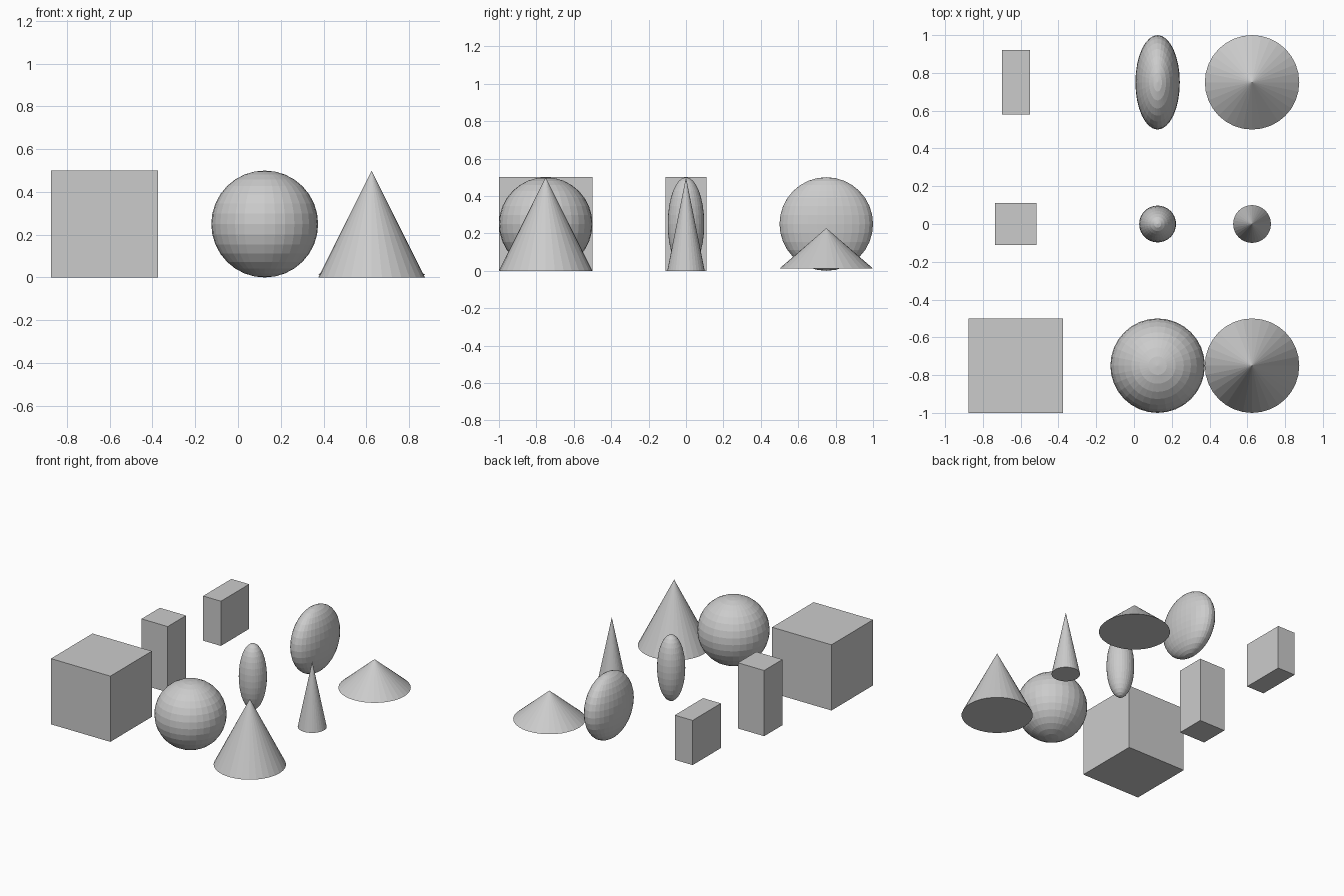
import bpy

if "Cube" in bpy.data.objects:
    bpy.data.objects.remove(bpy.data.objects["Cube"])

X_BOX, X_BALL, X_CONE = -0.625, 0.125, 0.625


def finish(name, size):
    # unit primitive scaled to its full size, flat shaded
    ob = bpy.context.object
    ob.name = ob.data.name = name
    ob.scale = size
    bpy.ops.object.transform_apply(location=False, rotation=False, scale=True)
    return ob


def box(name, y, size):
    bpy.ops.mesh.primitive_cube_add(size=1, location=(X_BOX, y, 0.25))
    return finish(name, size)


def ball(name, y, size):
    bpy.ops.mesh.primitive_uv_sphere_add(segments=32, ring_count=16, radius=0.5,
                                         location=(X_BALL, y, 0.25))
    return finish(name, size)


def cone(name, y, width, z0, z1):
    bpy.ops.mesh.primitive_cone_add(vertices=32, radius1=0.5, radius2=0, depth=1,
                                    location=(X_CONE, y, (z0 + z1) / 2))
    return finish(name, (width, width, z1 - z0))


# front row: full-size shapes
box("cube", -0.75, (0.5, 0.5, 0.5))
ball("sphere", -0.75, (0.5, 0.5, 0.5))
cone("cone", -0.75, 0.5, 0, 0.5)

# middle row: slim, tall shapes
box("tall_box", 0, (0.22, 0.22, 0.5))
ball("tall_ellipsoid", 0, (0.195, 0.195, 0.5))
cone("slim_cone", 0, 0.2, 0, 0.5)

# back row: flattened shapes
box("flat_box", 0.75, (0.15, 0.34, 0.34))
ball("flat_ellipsoid", 0.75, (0.235, 0.5, 0.5))
cone("low_cone", 0.75, 0.5, 0.012, 0.228)
